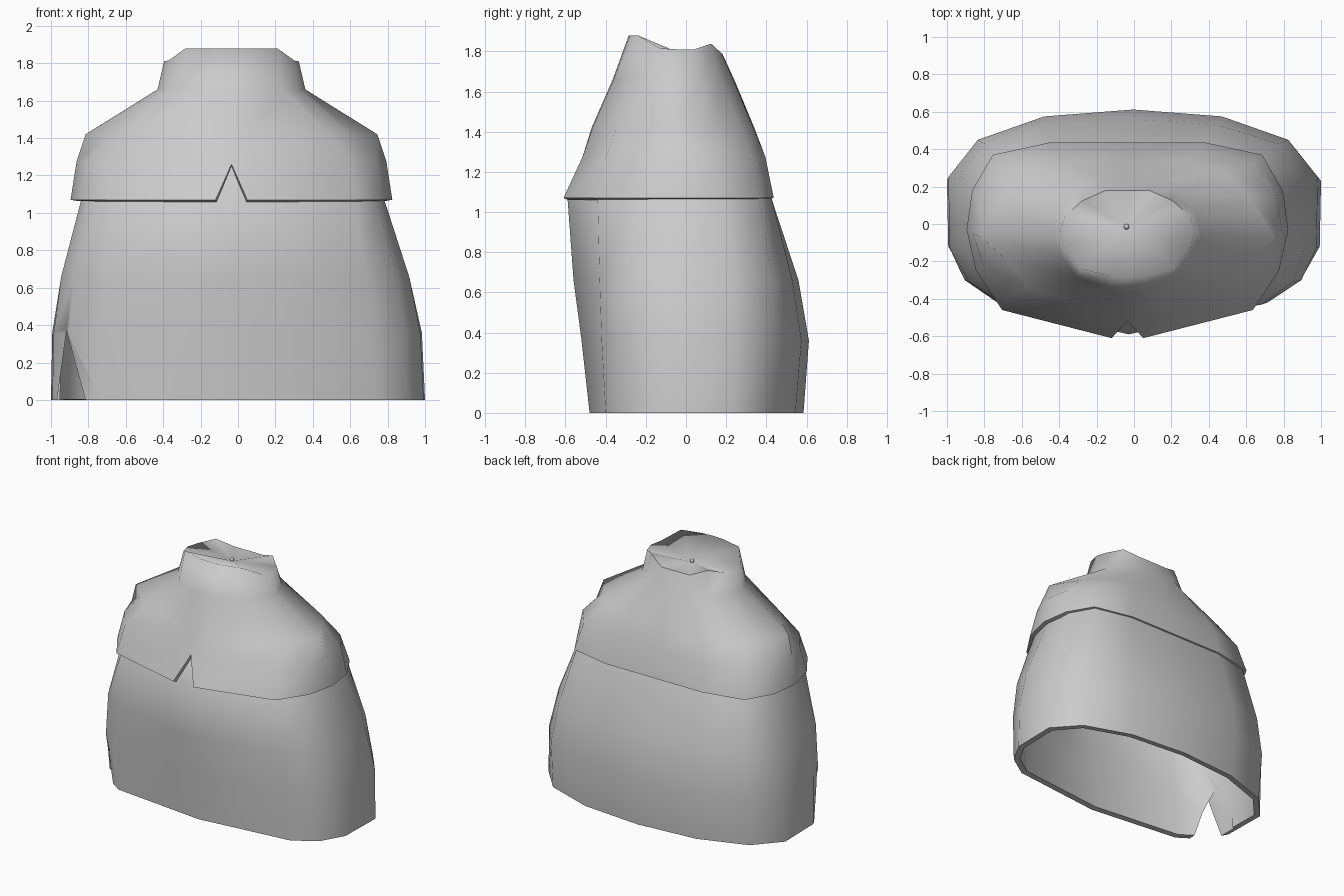
import bpy, math

if "Cube" in bpy.data.objects:
    bpy.data.objects.remove(bpy.data.objects["Cube"])

grey = bpy.data.materials.new("cloth grey")
grey.diffuse_color = (0.6, 0.6, 0.6, 1)
grey.use_nodes = True
grey.node_tree.nodes["Principled BSDF"].inputs["Base Color"].default_value = grey.diffuse_color


def ring(half, cx, z=None):
    """Mirror a half outline (back centre to front centre) into a full loop."""
    pts = [(p[0], p[1], p[2] if len(p) > 2 else z) for p in half]
    right = [(cx + x, y, h) for x, y, h in pts]
    left = [(cx - x, y, h) for x, y, h in pts[-2:0:-1]]
    return right + left


def loft(name, rings, tip=None):
    """Skin a stack of equal loops, optionally closed by a fan to a tip."""
    n = len(rings[0])
    verts = [v for r in rings for v in r]
    faces = []
    for k in range(len(rings) - 1):
        for i in range(n):
            j = (i + 1) % n
            # loops run clockwise from above, so wind the faces outward
            faces.append((k * n + j, k * n + i, (k + 1) * n + i, (k + 1) * n + j))
    if tip:
        verts.append(tip)
        top = (len(rings) - 1) * n
        faces += [(top + (i + 1) % n, top + i, len(verts) - 1) for i in range(n)]
    mesh = bpy.data.meshes.new(name)
    mesh.from_pydata(verts, [], faces)
    mesh.materials.append(grey)
    obj = bpy.data.objects.new(name, mesh)
    bpy.context.collection.objects.link(obj)
    return obj


def activate(obj):
    bpy.ops.object.select_all(action='DESELECT')
    obj.select_set(True)
    bpy.context.view_layer.objects.active = obj


def finish(obj, thickness, cutter=None):
    """Give the cloth thickness, cut any slit and smooth the broad surfaces."""
    activate(obj)
    s = obj.modifiers.new("thickness", 'SOLIDIFY')
    s.thickness, s.offset = thickness, -1
    bpy.ops.object.modifier_apply(modifier=s.name)
    if cutter:
        b = obj.modifiers.new("slit", 'BOOLEAN')
        b.operation, b.object, b.solver = 'DIFFERENCE', cutter, 'EXACT'
        bpy.ops.object.modifier_apply(modifier=b.name)
    bpy.ops.object.shade_smooth_by_angle(angle=math.radians(48))


# Lower robe
robe = loft("lower_robe", [
    ring([(0, .585), (.47, .545), (.83, .42), (1, .23), (.993, -.12), (.9, -.285), (.73, -.4), (0, -.48)], 0, 0),
    ring([(0, .612), (.475, .575), (.83, .45), (.988, .25), (.98, -.13), (.9, -.3), (.72, -.42), (0, -.52)], -.005, .36),
    ring([(0, .56), (.46, .53), (.79, .43), (.93, .23), (.93, -.12), (.865, -.31), (.7, -.43), (0, -.56)], -.015, .66),
    ring([(0, .425), (.41, .425), (.7, .36), (.8, .18), (.81, -.05), (.77, -.25), (.65, -.44), (0, -.59)], -.028, 1.07),
    ring([(0, .34), (.35, .34), (.6, .28), (.71, .12), (.73, -.05), (.68, -.16), (.53, -.32), (0, -.45)], -.03, 1.25),
])

# Wedge that opens the slit in the hem
wedge = loft("slit_cutter", [
    [(-.97, y, -.02), (-.81, y, -.02), (-.917, y, .37)] for y in (-.7, -.02)])
activate(wedge)
bpy.ops.object.mode_set(mode='EDIT')
bpy.ops.mesh.select_all(action='SELECT')
bpy.ops.mesh.fill_holes(sides=0)
bpy.ops.mesh.normals_make_consistent(inside=False)
bpy.ops.object.mode_set(mode='OBJECT')
wedge.hide_render = True
wedge.hide_set(True)
finish(robe, .045, wedge)

# Shoulder cape: notched hem, ridged shoulders, neck and a fan closing the collar
CX = -.035
cape = loft("shoulder_cape", [
    ring([(0, .437), (.41, .437), (.72, .37), (.83, .18), (.86, -.03), (.81, -.25), (.67, -.46), (.085, -.61),
          (0, -.52, 1.26)], CX, 1.07),
    ring([(0, .395), (.39, .395), (.67, .325), (.795, .16), (.828, -.05), (.77, -.22), (.64, -.4), (.085, -.515),
          (0, -.515)], CX, 1.275),
    ring([(0, .34), (.33, .335), (.54, .27), (.66, .13), (.78, -.07), (.64, -.2), (.52, -.345), (.085, -.465),
          (0, -.47)], CX, 1.42),
    ring([(0, .24), (.15, .235), (.27, .175), (.35, .08), (.395, -.06), (.355, -.17), (.27, -.28), (.085, -.36),
          (0, -.365)], CX, 1.66),
    ring([(0, .18, 1.79), (.12, .178, 1.79), (.24, .125, 1.838), (.335, .04, 1.81), (.36, -.04, 1.81),
          (.335, -.13, 1.815), (.245, -.24, 1.88), (.085, -.28, 1.88), (0, -.285, 1.88)], CX),
], tip=(-.04, -.015, 1.785))
finish(cape, .03)
# Round over the front of the collar rim, keeping the back edge crisp
for e in cape.data.edges:
    a, b = (cape.data.vertices[i].co for i in e.vertices)
    if min(a.z, b.z) > 1.8 and max(a.y, b.y) < .06:
        e.use_edge_sharp = False

# Small button at the centre of the collar
bpy.ops.mesh.primitive_uv_sphere_add(segments=10, ring_count=6, radius=.015, location=(-.04, -.015, 1.795))
button = bpy.context.object
button.name = "collar_button"
button.data.materials.append(grey)
bpy.ops.object.shade_smooth()
